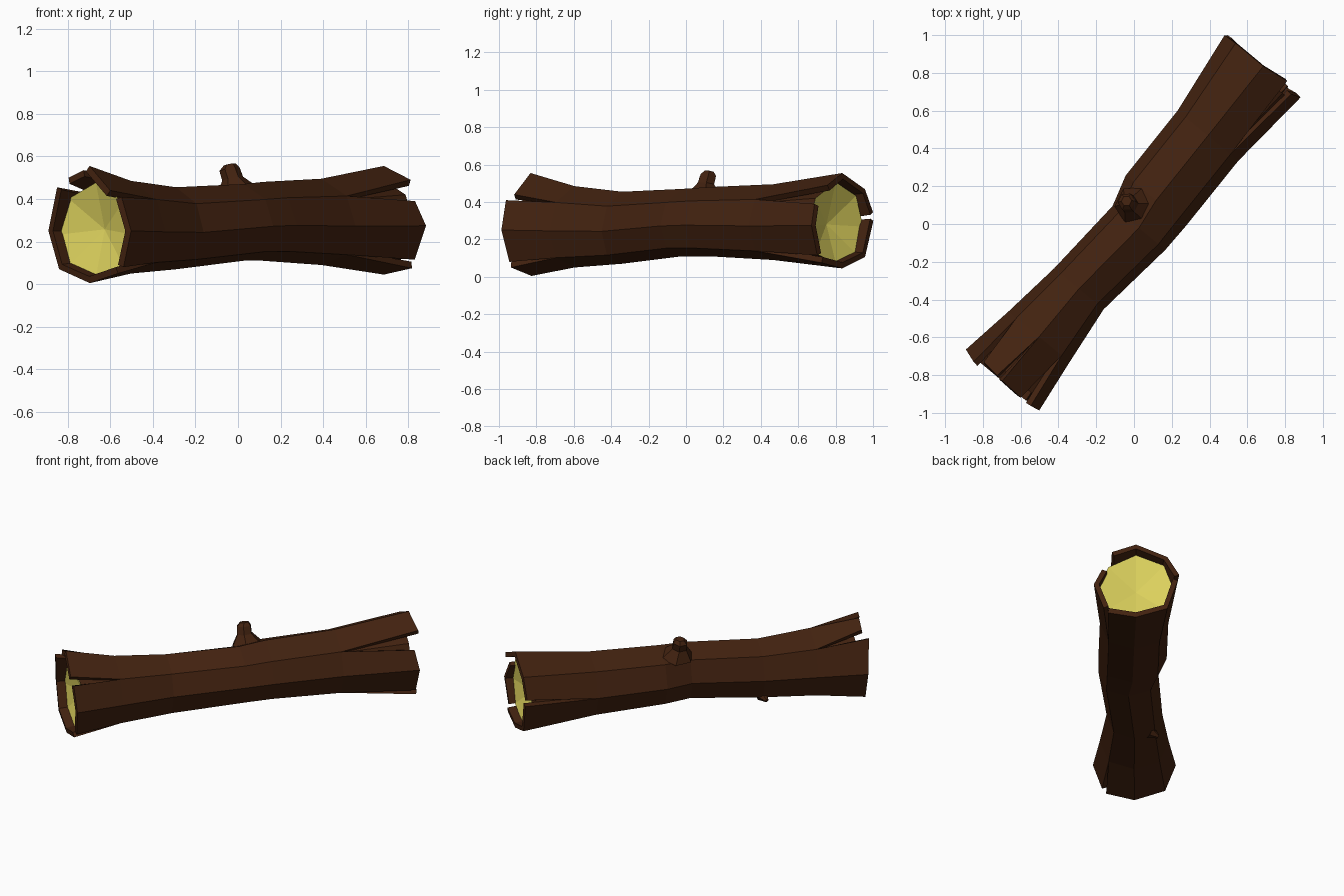
import bpy
from mathutils import Vector

if "Cube" in bpy.data.objects:
    bpy.data.objects.remove(bpy.data.objects["Cube"])

D = Vector((0.639, 0.769, 0))    # along the log
R = Vector((0.769, -0.639, 0))   # across the log


def place(t, s, z):
    return D * t + R * s + Vector((0, 0, z))


def material(name, col):
    m = bpy.data.materials.new(name)
    m.diffuse_color = (*col, 1)
    m.use_nodes = True
    m.node_tree.nodes["Principled BSDF"].inputs["Base Color"].default_value = m.diffuse_color
    return m


BARK = material("bark", (0.055, 0.016, 0.005))
WOOD = material("cut_wood", (0.72, 0.64, 0.11))


def make(name, verts, faces, mats, wood_faces=()):
    me = bpy.data.meshes.new(name)
    me.from_pydata(verts, [], faces)
    for m in mats:
        me.materials.append(m)
    for i in wood_faces:
        me.polygons[i].material_index = 1
    ob = bpy.data.objects.new(name, me)
    bpy.context.collection.objects.link(ob)
    return ob


# cross-sections: t, left, right, bottom, top
SECT = [(-1.08, -.26, .245, .005, .55), (-.78, -.215, .205, .05, .485),
        (-.45, -.175, .165, .07, .455), (0, -.148, .215, .11, .47),
        (.17, -.198, .218, .11, .48), (.61, -.206, .211, .09, .495),
        (1.08, -.265, .25, .045, .555)]
# octagon, from the bottom corner round by the right side
OCT = [(0, -1), (.74, -.76), (1, -.1), (.74, .6), (0, 1), (-.74, .66), (-1, -.1), (-.74, -.76)]


def corner(sec, k, inset=0.0):
    t, l, r, b, top = sec
    a, h = (r - l) / 2 - inset, (top - b) / 2 - inset
    return t, (l + r) / 2 + OCT[k][0] * a, (b + top) / 2 + OCT[k][1] * h


# split bark corners at the ends: (section, corner) -> lower-index plank, higher-index plank
SPLIT = {(0, 1): ((-1.08, .165, .05), (-1.07, .19, .08)),
         (0, 3): ((-1.09, .195, .41), (-1.09, .126, .44)),
         (0, 4): ((-1.085, -.005, .555), (-1.08, -.045, .535)),
         (0, 5): ((-1.07, -.145, .50), (-1.104, -.187, .455)),
         (6, 1): ((1.08, .165, .075), (1.07, .19, .115)),
         (6, 3): ((1.06, .20, .39), (1.10, .14, .49)),
         (6, 6): ((1.076, -.27, .345), (1.085, -.262, .30))}

# bark shell
verts, ids, faces = [], {}, []


def vid(i, k, plank):
    k %= 8
    pair = SPLIT.get((i, k))
    side = int(plank == k) if pair else 0
    key = (i, k, side)
    if key not in ids:
        ids[key] = len(verts)
        verts.append(place(*(pair[side] if pair else corner(SECT[i], k))))
    return ids[key]


for i in range(6):
    for k in range(8):
        faces.append((vid(i, k, k), vid(i + 1, k, k), vid(i + 1, k + 1, k), vid(i, k + 1, k)))
bark = make("bark", verts, faces, [BARK])
mod = bark.modifiers.new("thickness", 'SOLIDIFY')
mod.thickness = 0.032
mod.offset = -1


# recessed, dished cut faces with a short core behind them
def cut_end(name, end, nxt, sign, drop):
    t, l, r, b, top = SECT[end]
    rim = (t - sign * .045, l, r, b, top - drop)
    v = [place(*corner(rim, k, .028)) for k in range(8)]
    v += [place(*corner(SECT[nxt], k, .03)) for k in range(8)]
    v.append(place(t - sign * .11, (l + r) / 2, (b + top) / 2 - .02))
    f = []
    for k in range(8):
        n = (k + 1) % 8
        tri, quad = (16, k, n), (k, k + 8, n + 8, n)
        if sign < 0:
            f += [tri, quad]
        else:
            f += [tri[::-1], quad[::-1]]
    make(name, v, f, [BARK, WOOD], range(0, 16, 2))


cut_end("near_cut_face", 0, 1, -1, .045)
cut_end("far_cut_face", 6, 5, 1, .02)


# broken branches: six-sided stacked rings (centre, radius) with a closed tip
def stub(name, rings, axis):
    q = Vector(axis).to_track_quat('Z', 'Y')
    v, f = [], []
    for c, rad in rings:
        for j in range(6):
            p = Vector((rad, 0, 0))
            p.rotate(Vector((0, 0, 1)).rotation_difference(Vector((0, 0, 1))))
            from math import cos, sin, pi
            p = Vector((rad * cos(j * pi / 3), rad * sin(j * pi / 3), 0))
            v.append(Vector(c) + q @ p)
    for i in range(len(rings) - 1):
        for j in range(6):
            a, b = i * 6 + j, i * 6 + (j + 1) % 6
            f.append((a, b, b + 6, a + 6))
    f.append(tuple(range(len(v) - 6, len(v))))
    make(name, v, f, [BARK])


stub("branch_stub", [((.0, .10, .43), .105), ((-.025, .105, .495), .05),
                     ((-.04, .118, .54), .048), ((-.04, .122, .562), .028)], (-.2, .1, 1))
b0 = place(-.45, -.10, .12)
b1 = place(-.47, -.15, .10)
stub("small_knot", [(b0, .04), (b1, .012)], b1 - b0)
